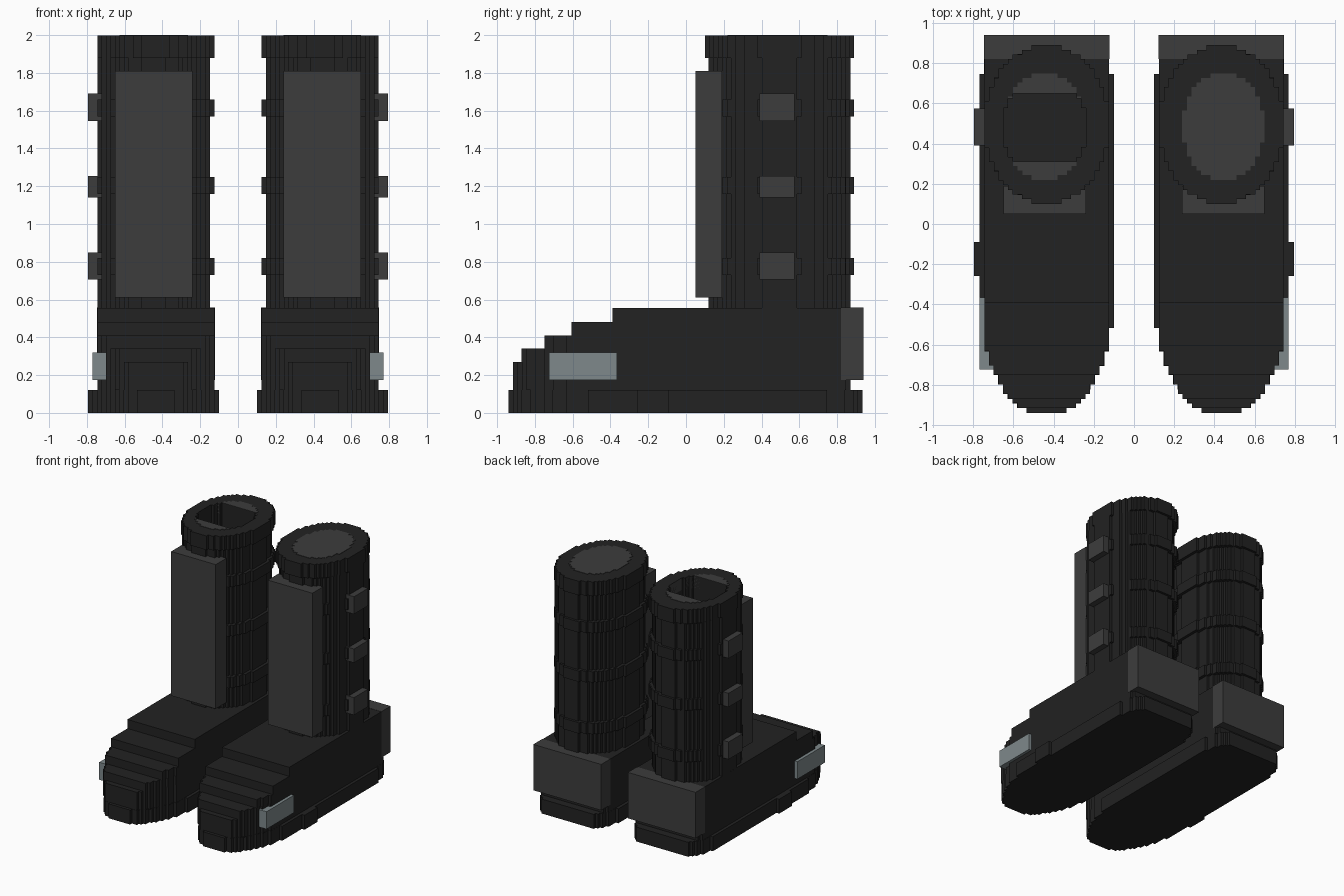
import bpy, bmesh, math

if "Cube" in bpy.data.objects:
    bpy.data.objects.remove(bpy.data.objects["Cube"])

STEP = 0.0235  # size of one block in the stepped outlines


def material(name, rgb):
    m = bpy.data.materials.new(name)
    m.diffuse_color = (*rgb, 1)
    m.use_nodes = True
    m.node_tree.nodes["Principled BSDF"].inputs["Base Color"].default_value = m.diffuse_color
    return m


BLACK = material("black_rubber", (0.016, 0.016, 0.016))
GREY = material("dark_grey_plate", (0.046, 0.046, 0.046))
STEEL = material("pale_steel", (0.21, 0.25, 0.26))


def prism(name, pts, z0, z1, mat):
    """Extrude a flat outline from z0 to z1."""
    bm = bmesh.new()
    face = bm.faces.new([bm.verts.new((x, y, z0)) for x, y in pts])
    ext = bmesh.ops.extrude_face_region(bm, geom=[face])["geom"]
    top = [v for v in ext if isinstance(v, bmesh.types.BMVert)]
    bmesh.ops.translate(bm, verts=top, vec=(0, 0, z1 - z0))
    bmesh.ops.recalc_face_normals(bm, faces=bm.faces[:])
    me = bpy.data.meshes.new(name)
    bm.to_mesh(me)
    bm.free()
    me.materials.append(mat)
    ob = bpy.data.objects.new(name, me)
    bpy.context.collection.objects.link(ob)
    return ob


def box(name, x0, x1, y0, y1, z0, z1, mat):
    return prism(name, [(x0, y0), (x1, y0), (x1, y1), (x0, y1)], z0, z1, mat)


def stepped(name, cx, width, y0, y1, z0, z1, mat):
    """Prism whose outline is a staircase following the half-width width(y)."""
    n = max(1, round((y1 - y0) / STEP))
    h = (y1 - y0) / n
    rows = [width(y0 + (i + 0.5) * h) for i in range(n)]
    big = max(rows)
    rows = [max(STEP, big - round((big - w) / STEP) * STEP) for w in rows]
    side = [(rows[0], y0)]
    for i in range(1, n):
        if abs(rows[i] - rows[i - 1]) > 1e-5:
            side += [(rows[i - 1], y0 + i * h), (rows[i], y0 + i * h)]
    side.append((rows[-1], y1))
    pts = [(cx + w, y) for w, y in side] + [(cx - w, y) for w, y in reversed(side)]
    return prism(name, pts, z0, z1, mat)


def oval(cy, rx, ry):
    return lambda y: rx * math.sqrt(max(0, 1 - ((y - cy) / ry) ** 2))


def sole_width(y):
    """Long pointed toe, squarer heel."""
    if y < -0.36:
        return 0.335 * math.sqrt(max(0, 1 - ((-0.36 - y) / 0.6) ** 2))
    if y > 0.30:
        return 0.335 * max(0, 1 - ((y - 0.30) / 0.65) ** 5) ** 0.2
    return 0.335


def upper_width(y):
    return min(0.31, sole_width(y))


def cut(ob, cutter):
    mod = ob.modifiers.new("opening", "BOOLEAN")
    mod.operation = "DIFFERENCE"
    mod.solver = "EXACT"
    mod.object = cutter


def boot(side, s):
    cx, leg = 0.435 * s, 0.447 * s

    def plate(name, xa, xb, *rest):
        a, b = sorted((xa * s, xb * s))
        return box(f"{side}_{name}", a, b, *rest)

    # Sole with a small bump on the outer edge
    stepped(f"{side}_sole", cx, sole_width, -0.94, 0.935, 0, 0.12, BLACK)
    plate("sole_bump", 0.70, 0.795, -0.26, -0.09, 0, 0.12, BLACK)

    # Foot, each layer set further back at the toe
    layers = [(-0.915, 0.12, 0.27), (-0.87, 0.27, 0.34), (-0.75, 0.34, 0.41),
              (-0.605, 0.41, 0.48), (-0.39, 0.48, 0.555)]
    for i, (front, z0, z1) in enumerate(layers):
        stepped(f"{side}_foot_layer_{i + 1}", cx, upper_width, front, 0.87, z0, z1, BLACK)

    # Shaft, raised bands and collar
    shaft = stepped(f"{side}_shaft", leg, oval(0.495, 0.298, 0.375),
                    0.12, 0.87, 0.555, 1.88, BLACK)
    ring = oval(0.495, 0.31, 0.395)
    for i, z in enumerate((0.73, 1.16, 1.57)):
        band = stepped(f"{side}_band_{i + 1}", cx, ring, 0.10, 0.89, z, z + 0.09, BLACK)
        if s < 0:
            band["hollow"] = True
    collar = stepped(f"{side}_collar", cx, ring, 0.10, 0.89, 1.88, 1.997, BLACK)
    lining = oval(0.485, 0.205, 0.27)
    cap = stepped(f"{side}_top_cap", 0.445 * s, lining, 0.22, 0.75, 1.90, 2.0, GREY)

    # One boot is open at the top
    if s < 0:
        hole = stepped("opening_cutter", 0.445 * s, lining, 0.31, 0.65, 0.60, 2.1, BLACK)
        hole.hide_render = True
        hole.hide_viewport = True
        bands = [o for o in bpy.data.objects if o.get("hollow")]
        for ob in [shaft, collar, cap] + bands:
            cut(ob, hole)

    # Shin guard, heel guard, side buckles and steel toe plate
    plate("shin_guard", 0.24, 0.65, 0.05, 0.19, 0.61, 1.81, GREY)
    plate("heel_guard", 0.123, 0.747, 0.82, 0.94, 0.175, 0.557, GREY)
    for i, (z0, z1) in enumerate(((0.705, 0.85), (1.14, 1.255), (1.545, 1.69))):
        plate(f"buckle_{i + 1}", 0.70, 0.795, 0.39, 0.575, z0, z1, GREY)
    plate("toe_plate", 0.70, 0.77, -0.725, -0.365, 0.175, 0.32, STEEL)


boot("left", -1)
boot("right", 1)
